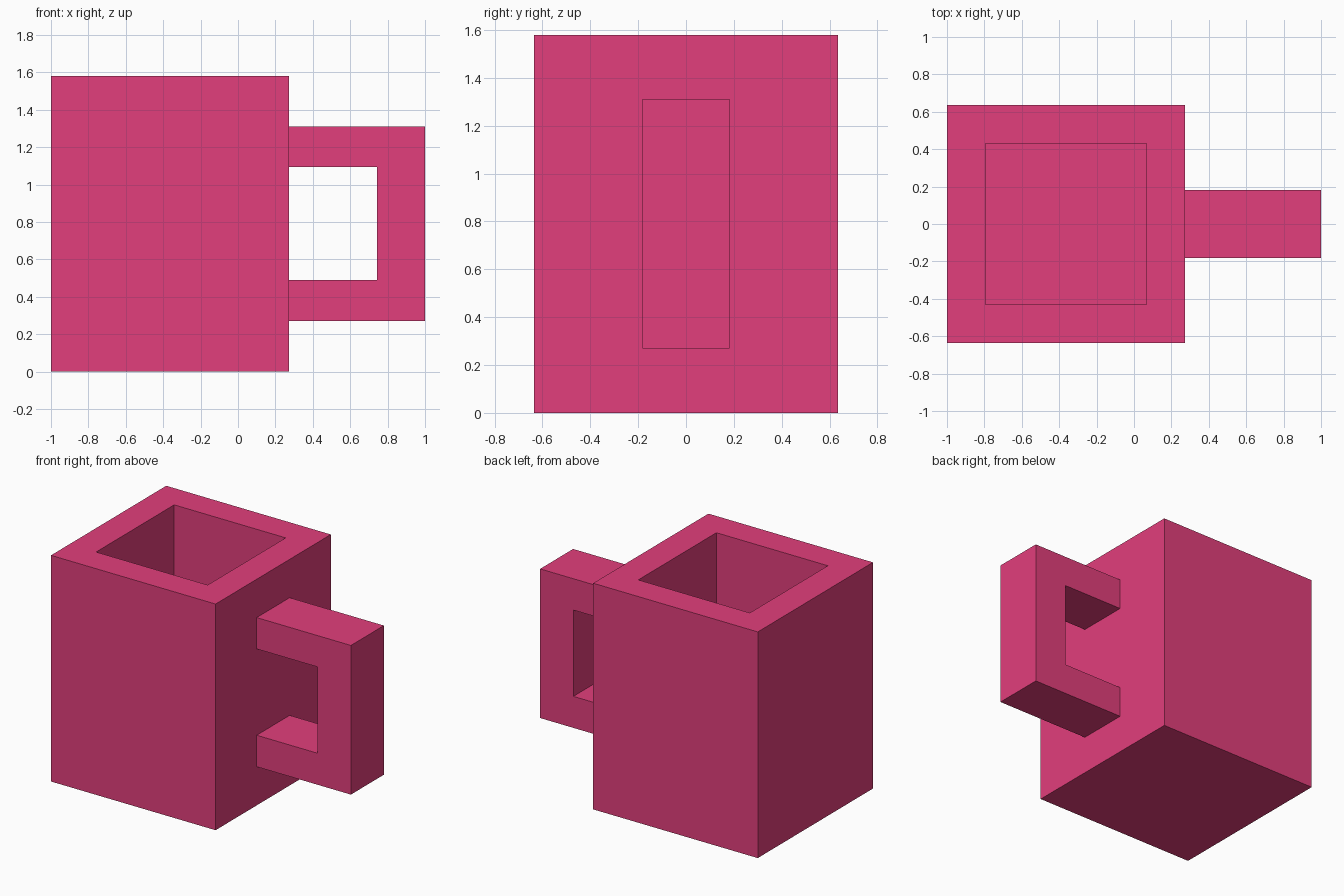
import bpy, bmesh
from mathutils import Vector

if "Cube" in bpy.data.objects:
    bpy.data.objects.remove(bpy.data.objects["Cube"])

pink = bpy.data.materials.new("raspberry pink")
pink.diffuse_color = (0.76, 0.049, 0.2, 1)
pink.use_nodes = True
pink.node_tree.nodes["Principled BSDF"].inputs["Base Color"].default_value = pink.diffuse_color


def make_object(name, bm):
    bmesh.ops.recalc_face_normals(bm, faces=bm.faces)
    mesh = bpy.data.meshes.new(name)
    bm.to_mesh(mesh)
    bm.free()
    mesh.materials.append(pink)
    obj = bpy.data.objects.new(name, mesh)
    bpy.context.collection.objects.link(obj)
    return obj


# Square cup body: box with the top inset by the wall and pushed down to the floor
HEIGHT, SIDE, WALL, FLOOR = 1.58, 1.272, 0.205, 0.205
bm = bmesh.new()
bmesh.ops.create_cube(bm, size=1)
bmesh.ops.scale(bm, vec=(SIDE, SIDE, HEIGHT), verts=bm.verts)
bmesh.ops.translate(bm, vec=(SIDE / 2 - 1, 0, HEIGHT / 2), verts=bm.verts)
top = max(bm.faces, key=lambda f: f.calc_center_median().z)
bmesh.ops.inset_region(bm, faces=[top], thickness=WALL, use_even_offset=True)
well = bmesh.ops.extrude_discrete_faces(bm, faces=[top])["faces"][0]
bmesh.ops.translate(bm, vec=(0, 0, FLOOR - HEIGHT), verts=well.verts)
make_object("cup_body", bm)

# Handle: C-shaped side profile extruded across y
profile = [(0.272, 0.27), (1.0, 0.27), (1.0, 1.312), (0.272, 1.312),
           (0.272, 1.093), (0.743, 1.093), (0.743, 0.49), (0.272, 0.49)]
HALF_WIDTH = 0.182
bm = bmesh.new()
side = bm.faces.new([bm.verts.new((x, -HALF_WIDTH, z)) for x, z in profile])
result = bmesh.ops.extrude_face_region(bm, geom=[side], use_keep_orig=True)
moved = [v for v in result["geom"] if isinstance(v, bmesh.types.BMVert)]
bmesh.ops.translate(bm, vec=Vector((0, 2 * HALF_WIDTH, 0)), verts=moved)
make_object("handle", bm)
